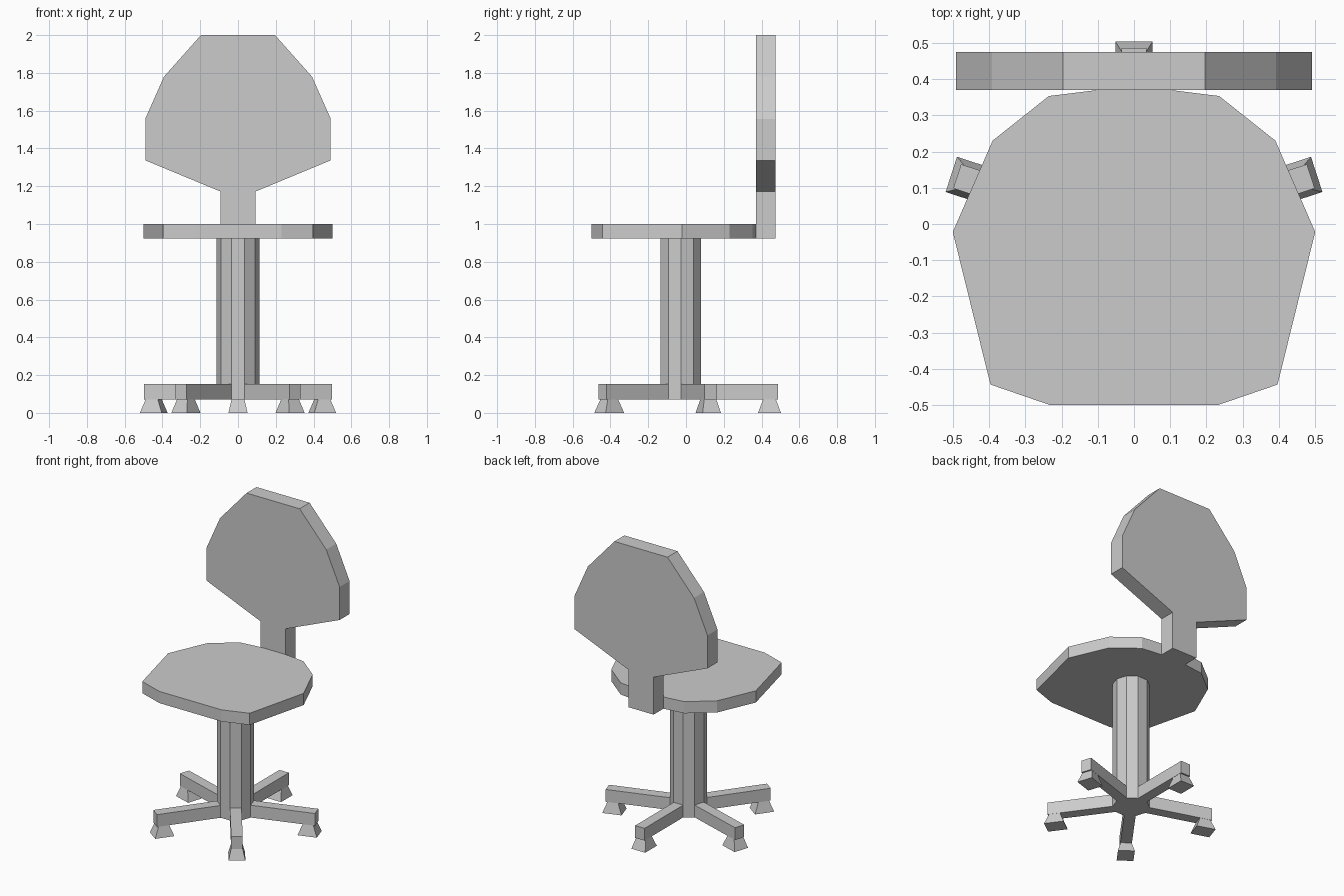
import bpy, bmesh
from math import sin, cos, radians
from mathutils import Vector

if "Cube" in bpy.data.objects:
    bpy.data.objects.remove(bpy.data.objects["Cube"])

CENTRE_Y = -0.027      # axis of the pedestal
LEG_ANGLES = [90 + 72 * i for i in range(5)]


def finish(bm, name):
    bmesh.ops.recalc_face_normals(bm, faces=bm.faces)
    mesh = bpy.data.meshes.new(name)
    bm.to_mesh(mesh)
    bm.free()
    obj = bpy.data.objects.new(name, mesh)
    bpy.context.collection.objects.link(obj)
    return obj


def extrude(bm, face, offset):
    """Extrude one face by an offset and return the new end face."""
    result = bmesh.ops.extrude_discrete_faces(bm, faces=[face])
    end = result["faces"][0]
    bmesh.ops.translate(bm, verts=end.verts, vec=offset)
    return end


def slab(name, half_profile, to_point, offset):
    """Mirror a half outline across x = 0 and extrude it into a slab."""
    outline = half_profile + [(-x, v) for x, v in reversed(half_profile)]
    bm = bmesh.new()
    face = bm.faces.new([bm.verts.new(to_point(x, v)) for x, v in outline])
    result = bmesh.ops.extrude_face_region(bm, geom=[face], use_keep_orig=True)
    verts = [g for g in result["geom"] if isinstance(g, bmesh.types.BMVert)]
    bmesh.ops.translate(bm, verts=verts, vec=offset)
    return finish(bm, name)


def polar(angle, radial, side, z):
    """Point given along and across a leg direction."""
    c, s = cos(radians(angle)), sin(radians(angle))
    return Vector((radial * c - side * s, CENTRE_Y + radial * s + side * c, z))


# Seat
slab("seat",
     [(0.23, -0.50), (0.396, -0.443), (0.50, -0.022), (0.39, 0.23),
      (0.235, 0.353), (0.09, 0.371)],
     lambda x, y: (x, y, 0.922), (0, 0, 0.078))

# Backrest with its stem
slab("backrest",
     [(0.093, 0.922), (0.093, 1.172), (0.491, 1.337), (0.491, 1.557),
      (0.392, 1.78), (0.196, 2.0)],
     lambda x, z: (x, 0.37, z), (0, 0.105, 0))

# Pedestal: ten-sided column with five legs pulled out of its foot
APOTHEM, HALF, LOW, MID, TOP = 0.107, 0.035, 0.07, 0.152, 0.922
bm = bmesh.new()
rings = []
for z in (LOW, MID, TOP):
    rings.append([bm.verts.new(polar(a, APOTHEM, s, z))
                  for a in LEG_ANGLES for s in (-HALF, HALF)])
leg_faces = []
for level in range(2):
    lower, upper = rings[level], rings[level + 1]
    for i in range(10):
        j = (i + 1) % 10
        f = bm.faces.new((lower[i], lower[j], upper[j], upper[i]))
        if level == 0 and i % 2 == 0:
            leg_faces.append(f)
bm.faces.new(rings[0][::-1])
bm.faces.new(rings[2])
for f, a in zip(leg_faces, LEG_ANGLES):
    reach = 0.513 - APOTHEM
    extrude(bm, f, (reach * cos(radians(a)), reach * sin(radians(a)), 0))
finish(bm, "pedestal")

# Tapered feet under the leg ends
for n, a in enumerate(LEG_ANGLES, 1):
    bm = bmesh.new()
    loops = []
    for z, r, s in ((0.0, 0.061, 0.051), (LOW, 0.034, 0.034)):
        loops.append([bm.verts.new(polar(a, 0.469 + r * i, s * j, z))
                      for i, j in ((-1, -1), (1, -1), (1, 1), (-1, 1))])
    for loop in loops:
        bm.faces.new(loop)
    for i in range(4):
        j = (i + 1) % 4
        bm.faces.new((loops[0][i], loops[0][j], loops[1][j], loops[1][i]))
    finish(bm, f"foot_{n}")
